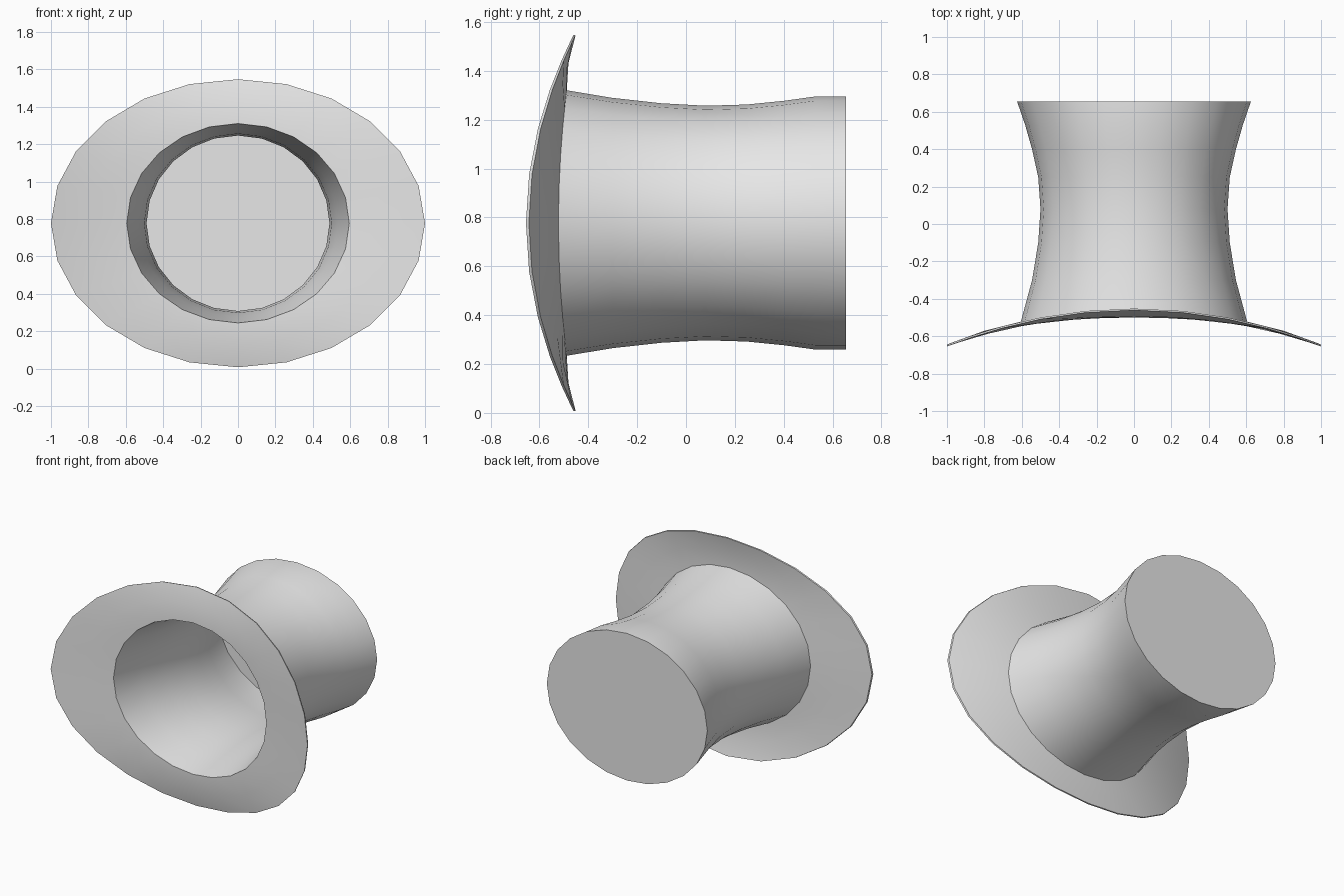
import bpy, bmesh, math

cube = bpy.data.objects.get("Cube")
if cube:
    bpy.data.objects.remove(cube, do_unlink=True)

SIDES = 24
CENTRE_Z = 0.777

felt = bpy.data.materials.new("grey felt")
felt.use_nodes = True
grey = (0.8, 0.8, 0.8, 1)
felt.diffuse_color = grey
felt.node_tree.nodes["Principled BSDF"].inputs["Base Color"].default_value = grey


def oval_ring(bm, half_x, half_z, y_side, y_top):
    """Oval ring whose depth bends from its sides to its top and bottom."""
    ring = []
    for i in range(SIDES):
        a = math.tau * i / SIDES
        y = y_side + (y_top - y_side) * math.sin(a) ** 2
        ring.append(bm.verts.new((half_x * math.cos(a), y,
                                  CENTRE_Z + half_z * math.sin(a))))
    return ring


# Crown wall: half width, half height, depth
wall = [(0.605, 0.543, -0.50), (0.545, 0.512, -0.30), (0.512, 0.49, -0.10),
        (0.50, 0.48, 0.08), (0.512, 0.485, 0.25), (0.545, 0.50, 0.40),
        (0.582, 0.518, 0.53), (0.625, 0.518, 0.655)]

# Hollow lining, from the closed end to the opening
T = 0.011
rings = [(x - T, z - T, y, y) for x, z, y in reversed(wall[1:])]
rings[0] = (0.61, 0.507, 0.643, 0.643)
# Curled brim: front face, then back face
rings += [(0.595, 0.533, -0.535, -0.50), (0.80, 0.655, -0.583, -0.493),
          (1.0, 0.77, -0.655, -0.46), (0.997, 0.768, -0.643, -0.452),
          (0.80, 0.655, -0.571, -0.481), (0.605, 0.543, -0.522, -0.488)]
# Outside of the crown
rings += [(x, z, y, y) for x, z, y in wall[1:]]

bm = bmesh.new()
loops = [oval_ring(bm, *r) for r in rings]
for a, b in zip(loops, loops[1:]):
    for i in range(SIDES):
        j = (i + 1) % SIDES
        bm.faces.new((a[i], a[j], b[j], b[i]))
# Flat inner floor and flat crown top
bm.faces.new(loops[0])
bm.faces.new(loops[-1])
bmesh.ops.recalc_face_normals(bm, faces=bm.faces)

mesh = bpy.data.meshes.new("top_hat")
bm.to_mesh(mesh)
bm.free()
mesh.materials.append(felt)
hat = bpy.data.objects.new("top_hat", mesh)
bpy.context.collection.objects.link(hat)

bpy.ops.object.select_all(action="DESELECT")
hat.select_set(True)
bpy.context.view_layer.objects.active = hat
bpy.ops.object.shade_smooth_by_angle(angle=math.radians(40))
